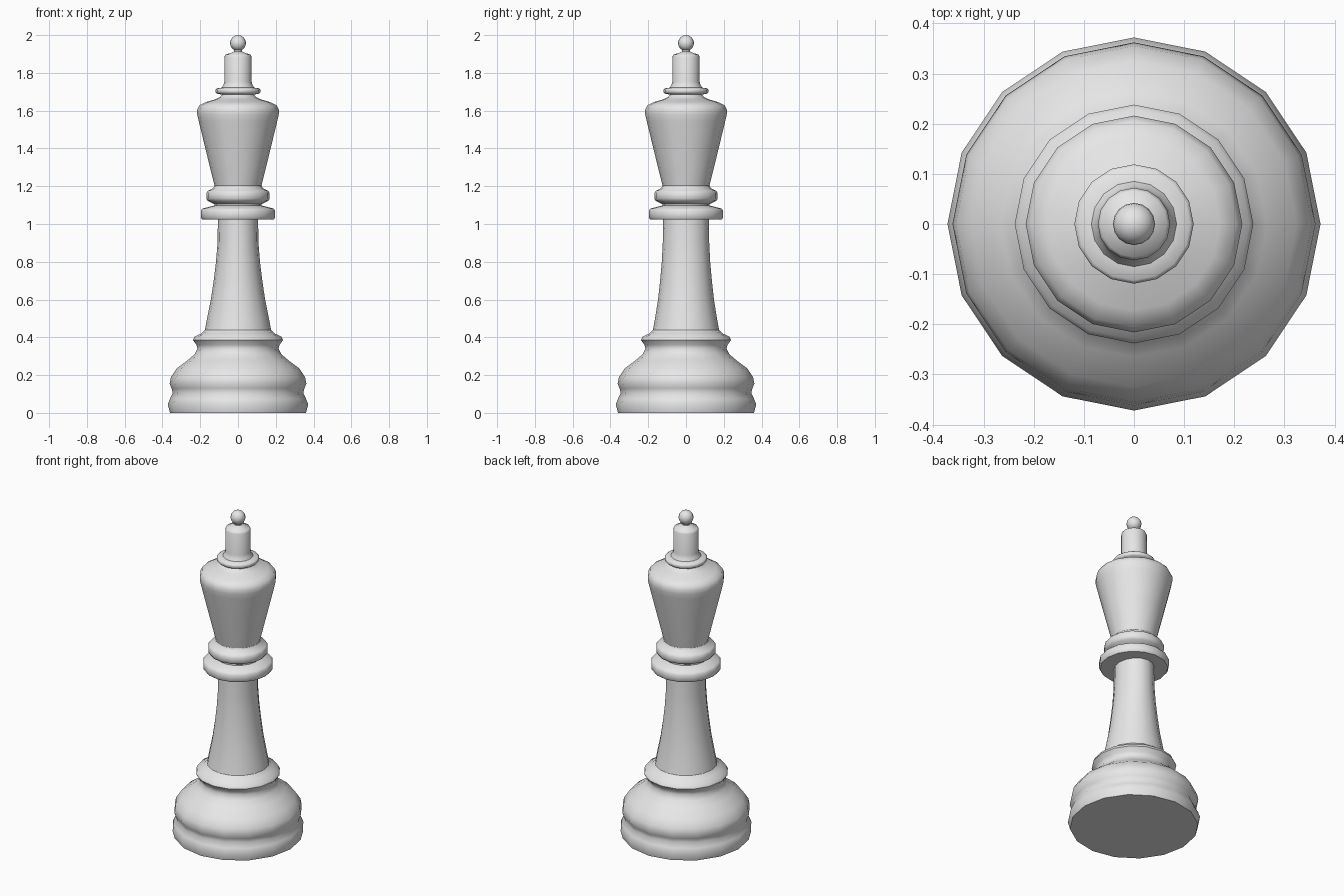
import bpy
import bmesh
import math

cube = bpy.data.objects.get("Cube")
if cube:
    bpy.data.objects.remove(cube, do_unlink=True)

SIDES = 16

# Single pale grey finish
grey = bpy.data.materials.new("pale grey")
grey.use_nodes = True
grey.diffuse_color = (0.8, 0.8, 0.8, 1)
grey.node_tree.nodes["Principled BSDF"].inputs["Base Color"].default_value = (0.8, 0.8, 0.8, 1)


def lathe(name, profile, squeeze=None, cap_bottom=False, cap_top=False):
    """Spin (radius, height) points, listed bottom to top, about the z axis."""
    bm = bmesh.new()
    rings = []
    for radius, z in profile:
        sx = squeeze(z) if squeeze else 1
        rings.append([bm.verts.new((radius * sx * math.cos(a), radius * math.sin(a), z))
                      for a in (math.tau * i / SIDES for i in range(SIDES))])
    for low, high in zip(rings, rings[1:]):
        for i in range(SIDES):
            j = (i + 1) % SIDES
            bm.faces.new((low[i], low[j], high[j], high[i]))
    if cap_bottom:
        bm.faces.new(rings[0][::-1])
    if cap_top:
        bm.faces.new(rings[-1])
    return finish(name, bm)


def finish(name, bm):
    mesh = bpy.data.meshes.new(name)
    bm.to_mesh(mesh)
    bm.free()
    mesh.materials.append(grey)
    obj = bpy.data.objects.new(name, mesh)
    bpy.context.collection.objects.link(obj)
    bpy.ops.object.select_all(action="DESELECT")
    obj.select_set(True)
    bpy.context.view_layer.objects.active = obj
    bpy.ops.object.shade_smooth_by_angle(angle=math.radians(50))
    return obj


# Wide foot with groove, dome and upper rim
lathe("base", [(0.36, 0), (0.372, 0.045), (0.36, 0.075), (0.345, 0.105),
               (0.352, 0.13), (0.362, 0.155), (0.355, 0.19), (0.325, 0.235),
               (0.265, 0.28), (0.23, 0.31), (0.215, 0.34), (0.22, 0.36),
               (0.238, 0.385), (0.23, 0.403), (0.195, 0.42), (0.175, 0.44)],
      cap_bottom=True)


# Flared stem, slightly narrower across x towards its top
def stem_squeeze(z):
    return 1 - 0.12 * min(1, max(0, (z - 0.5) / 0.4))


lathe("stem", [(0.175, 0.44), (0.164, 0.5), (0.148, 0.6), (0.137, 0.7),
               (0.128, 0.8), (0.123, 0.9), (0.121, 1.03)], stem_squeeze)

# Two stacked rings below the head
lathe("collar", [(0.1, 1.025), (0.19, 1.025), (0.197, 1.035), (0.197, 1.07),
                 (0.187, 1.082), (0.125, 1.098), (0.125, 1.105), (0.16, 1.122),
                 (0.168, 1.135), (0.168, 1.165), (0.158, 1.177),
                 (0.13, 1.19), (0.125, 1.205)])

# Tapered head with rounded shoulders
lathe("head", [(0.125, 1.205), (0.168, 1.38), (0.208, 1.545), (0.216, 1.58),
               (0.216, 1.605), (0.205, 1.628), (0.172, 1.645), (0.12, 1.66),
               (0.095, 1.672), (0.085, 1.685)])

# Thin ring and turret with a pin on top
lathe("crown", [(0.085, 1.685), (0.112, 1.69), (0.119, 1.698), (0.119, 1.712),
                (0.112, 1.718), (0.085, 1.722), (0.076, 1.738), (0.072, 1.755),
                (0.072, 1.885), (0.066, 1.897), (0.03, 1.908), (0.02, 1.914),
                (0.02, 1.93)], cap_top=True)

# Ball finial
ball = bmesh.new()
bmesh.ops.create_uvsphere(ball, u_segments=SIDES, v_segments=12, radius=0.042)
bmesh.ops.translate(ball, verts=ball.verts, vec=(0, 0, 1.958))
finish("finial_ball", ball)
